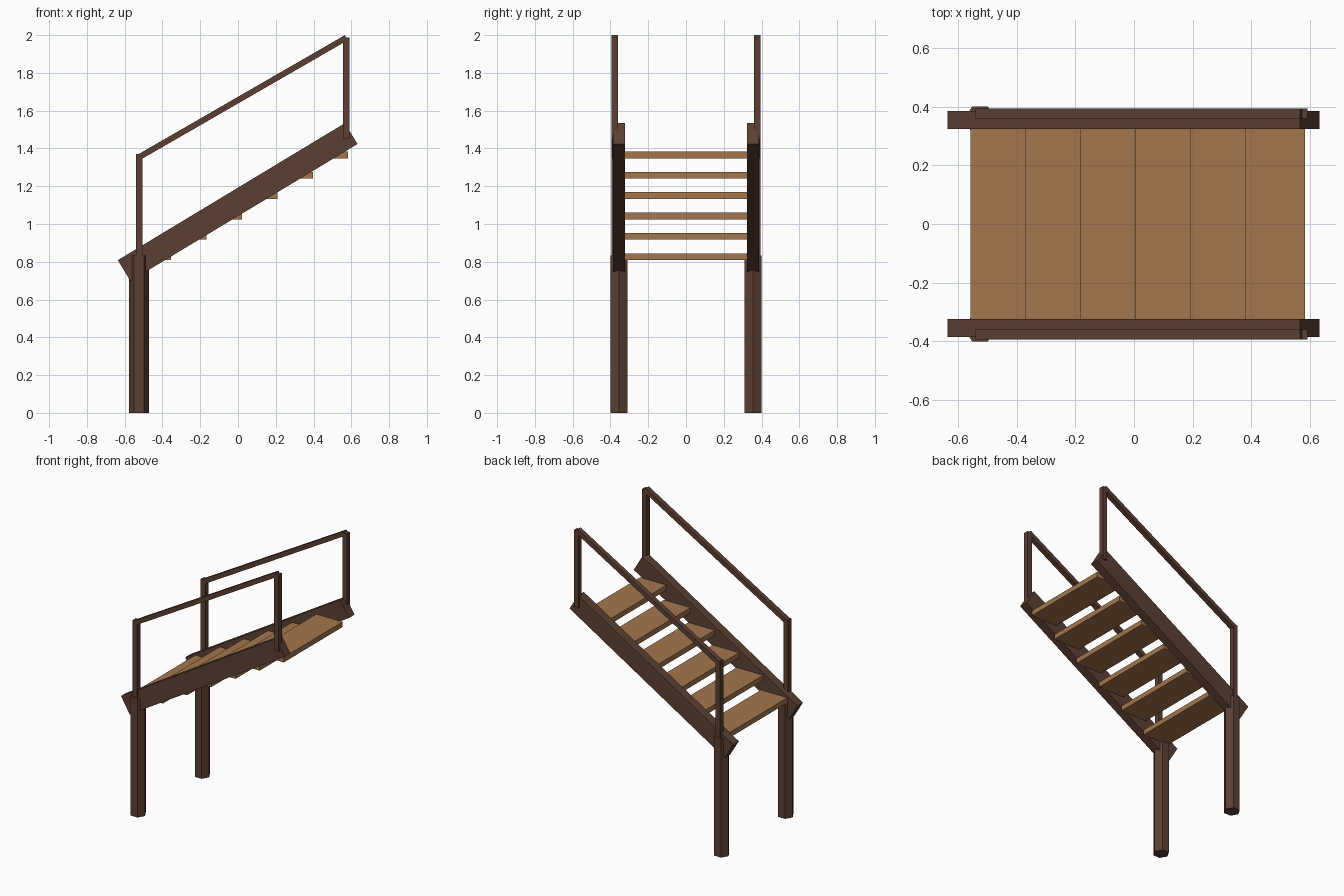
import bpy, bmesh, math
from mathutils import Matrix, Vector

if "Cube" in bpy.data.objects:
    bpy.data.objects.remove(bpy.data.objects["Cube"])


def material(name, rgb):
    m = bpy.data.materials.new(name)
    m.diffuse_color = (*rgb, 1)
    m.use_nodes = True
    m.node_tree.nodes["Principled BSDF"].inputs["Base Color"].default_value = m.diffuse_color
    return m


dark = material("dark brown wood", (0.105, 0.051, 0.033))
light = material("light brown wood", (0.365, 0.180, 0.074))


def add(name, bm, mat):
    bmesh.ops.recalc_face_normals(bm, faces=bm.faces)
    me = bpy.data.meshes.new(name)
    bm.to_mesh(me)
    bm.free()
    me.materials.append(mat)
    ob = bpy.data.objects.new(name, me)
    bpy.context.collection.objects.link(ob)


def box(name, centre, size, mat, slope=0.0):
    # box whose length (x) climbs at the given slope angle
    bm = bmesh.new()
    bmesh.ops.create_cube(bm, size=1)
    m = (Matrix.Translation(centre) @ Matrix.Rotation(-slope, 4, 'Y')
         @ Matrix.Diagonal((*size, 1)))
    bmesh.ops.transform(bm, matrix=m, verts=bm.verts)
    add(name, bm, mat)


def hex_post(name, x, y, radius, height, mat):
    bm = bmesh.new()
    ring = [bm.verts.new((x + radius * math.cos(i * math.pi / 3),
                          y + radius * math.sin(i * math.pi / 3), 0)) for i in range(6)]
    base = bm.faces.new(ring)
    top = bmesh.ops.extrude_face_region(bm, geom=[base])["geom"]
    bmesh.ops.translate(bm, vec=(0, 0, height),
                        verts=[v for v in top if isinstance(v, bmesh.types.BMVert)])
    if base not in bm.faces[:]:
        bm.faces.new(ring)
    add(name, bm, mat)


def upright(name, x, y, z0, z1):
    box(name, (x, y, (z0 + z1) / 2), (0.035, 0.035, z1 - z0), dark)


# side parts, mirrored left and right
for s, side in ((-1, "front"), (1, "back")):
    box(side + "_stringer", (-0.002, s * 0.355, 1.116), (1.404, 0.062, 0.129),
        dark, math.radians(31.1))
    hex_post(side + "_support_post", -0.525, s * 0.355, 0.053, 0.834, dark)
    y = s * 0.377
    upright(side + "_lower_rail_post", -0.523, y, 0.80, 1.37)
    upright(side + "_upper_rail_post", 0.574, y, 1.45, 1.988)
    a, b = Vector((-0.525, y, 1.353)), Vector((0.573, y, 1.986))
    d = b - a
    box(side + "_handrail", (a + b) / 2, (d.length, 0.035, 0.031), dark,
        math.atan2(d.z, d.x))

# treads
for i in range(6):
    box(f"tread_{i + 1}", (-0.456 + 0.1875 * i, 0, 0.827 + 0.1077 * i),
        (0.204, 0.652, 0.036), light)
